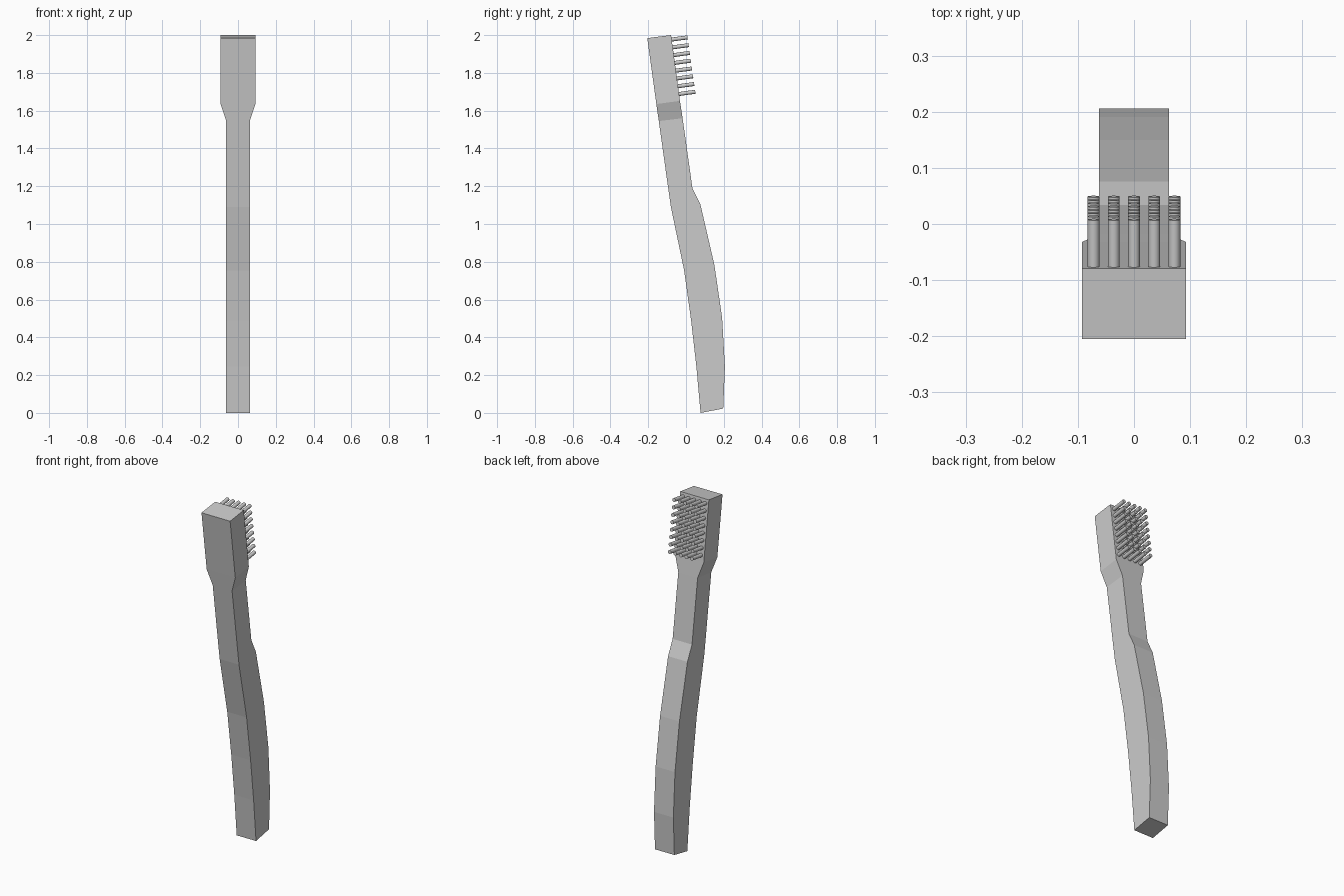
import bpy, bmesh, math
from mathutils import Vector, Matrix

if "Cube" in bpy.data.objects:
    bpy.data.objects.remove(bpy.data.objects["Cube"])


def make_object(name, bm):
    bmesh.ops.recalc_face_normals(bm, faces=bm.faces)
    me = bpy.data.meshes.new(name)
    bm.to_mesh(me)
    bm.free()
    ob = bpy.data.objects.new(name, me)
    bpy.context.collection.objects.link(ob)
    return ob


# Handle and head: lofted rectangles (front y, front z, back y, back z, half width)
stations = [
    (0.077, 0.0, 0.197, 0.023, 0.0625),
    (0.055, 0.245, 0.206, 0.245, 0.0625),
    (0.027, 0.49, 0.191, 0.505, 0.0625),
    (-0.010, 0.755, 0.150, 0.785, 0.0625),
    (-0.080, 1.09, 0.076, 1.105, 0.0625),
    (-0.093, 1.18, 0.034, 1.19, 0.0625),
    (-0.144, 1.545, -0.018, 1.56, 0.0625),
    (-0.157, 1.635, -0.032, 1.652, 0.0925),
    (-0.205, 1.984, -0.079, 2.0, 0.0925),
]
bm = bmesh.new()
rings = []
for fy, fz, by, bz, w in stations:
    rings.append([bm.verts.new(p) for p in
                  ((-w, fy, fz), (w, fy, fz), (w, by, bz), (-w, by, bz))])
for a, b in zip(rings, rings[1:]):
    for i in range(4):
        j = (i + 1) % 4
        bm.faces.new((a[i], a[j], b[j], b[i]))
bm.faces.new(rings[0])
bm.faces.new(rings[-1])
make_object("brush_handle", bm)

# Bristles: rows of small cylinders perpendicular to the head's back face
ROWS, COLS = 8, 5
direction = Vector((0, 0.99, 0.137)).normalized()
turn = Vector((0, 0, 1)).rotation_difference(direction).to_matrix().to_4x4()
tip_top, tip_low = Vector((0, 0.008, 1.988)), Vector((0, 0.049, 1.70))
length = 0.095
bm = bmesh.new()
for r in range(ROWS):
    tip = tip_top.lerp(tip_low, r / (ROWS - 1))
    for c in range(COLS):
        centre = tip - direction * length / 2
        centre.x = (c - (COLS - 1) / 2) * 0.036
        bmesh.ops.create_cone(bm, cap_ends=True, segments=16, radius1=0.0105,
                              radius2=0.0105, depth=length,
                              matrix=Matrix.Translation(centre) @ turn)
bristles = make_object("bristles", bm)
bpy.context.view_layer.objects.active = bristles
bristles.select_set(True)
bpy.ops.object.shade_smooth_by_angle(angle=math.radians(40))
